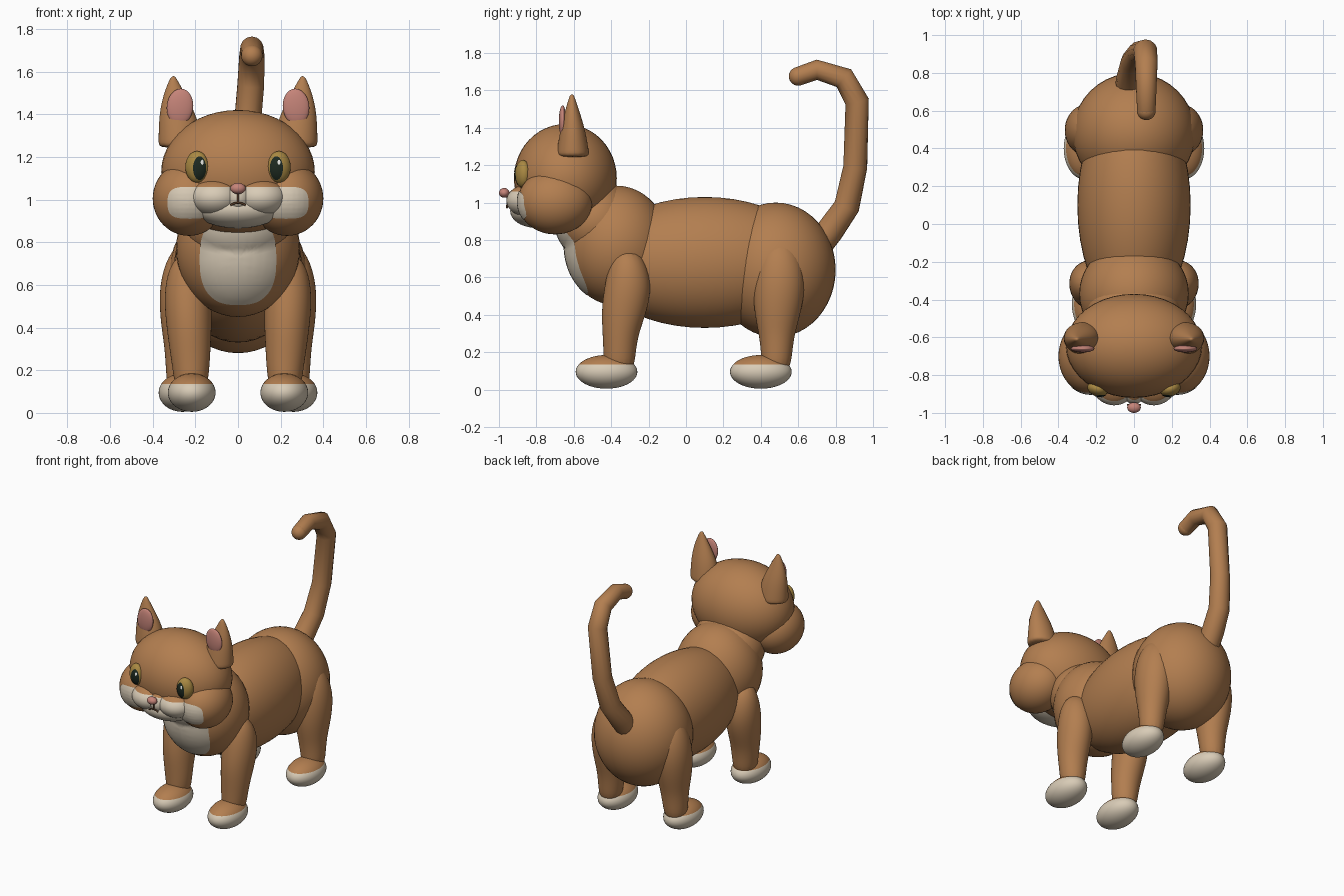
import bpy, bmesh, math
from mathutils import Vector, Matrix
from mathutils.bvhtree import BVHTree

if "Cube" in bpy.data.objects:
    bpy.data.objects.remove(bpy.data.objects["Cube"])


def material(name, rgb):
    m = bpy.data.materials.new(name)
    m.use_nodes = True
    m.diffuse_color = (*rgb, 1)
    m.node_tree.nodes["Principled BSDF"].inputs["Base Color"].default_value = (*rgb, 1)
    return m


FUR = material("ginger fur", (0.45, 0.21, 0.08))
CREAM = material("cream fur", (0.69, 0.60, 0.47))
PINK = material("pink skin", (0.56, 0.23, 0.19))
GOLD = material("gold iris", (0.40, 0.25, 0.055))
PUPIL = material("dark green pupil", (0.012, 0.022, 0.014))
GLINT = material("eye glint", (0.85, 0.85, 0.82))
MOUTH = material("brown mouth line", (0.10, 0.045, 0.02))


def finish(bm, name, *mats):
    """Turn a bmesh into a smooth shaded object."""
    for f in bm.faces:
        f.smooth = True
    me = bpy.data.meshes.new(name)
    bm.to_mesh(me)
    bm.free()
    for m in mats:
        me.materials.append(m)
    ob = bpy.data.objects.new(name, me)
    bpy.context.collection.objects.link(ob)
    return ob


def ellipsoid(name, loc, size, mat=FUR, yaw=0, roll=0, low=None, split=0):
    """Ellipsoid; faces below height 'split' take the material 'low'."""
    bm = bmesh.new()
    turn = Matrix.Rotation(yaw, 4, "Z") @ Matrix.Rotation(roll, 4, "Y")
    bmesh.ops.create_uvsphere(bm, u_segments=40, v_segments=24, radius=1,
                              matrix=Matrix.Translation(loc) @ turn @ Matrix.Diagonal((*size, 1)))
    mats = [mat]
    if low:
        mats.append(low)
        bmesh.ops.bisect_plane(bm, geom=bm.verts[:] + bm.edges[:] + bm.faces[:],
                               plane_co=(0, 0, split), plane_no=(0, 0, 1))
        for f in bm.faces:
            f.material_index = int(f.calc_center_median().z < split)
    return finish(bm, name, *mats)


def loft(name, rings, side=1, sides=16):
    """Skin horizontal oval rings (x, y, z, rx, ry) listed from top to bottom."""
    bm = bmesh.new()
    loops = []
    for x, y, z, rx, ry in rings:
        angles = [math.tau * i / sides for i in range(sides)]
        loops.append([bm.verts.new((side * x + rx * math.cos(a), y + ry * math.sin(a), z))
                      for a in angles])
    for a, b in zip(loops, loops[1:]):
        for i in range(sides):
            j = (i + 1) % sides
            bm.faces.new((a[i], b[i], b[j], a[j]))
    bm.faces.new(loops[0])
    bm.faces.new(loops[-1][::-1])
    bmesh.ops.recalc_face_normals(bm, faces=bm.faces[:])
    ob = finish(bm, name, FUR)
    ob.modifiers.new("smooth", "SUBSURF").levels = 2
    ob.modifiers["smooth"].render_levels = 2
    return ob


def patch(name, targets, mat, cx, cz, rx, rz, power=2, lift=0.005, rows=12, cols=48):
    """Thin rounded patch laid over the front of the target objects."""
    trees = [BVHTree.FromPolygons([v.co for v in o.data.vertices],
                                  [p.vertices[:] for p in o.data.polygons]) for o in targets]
    bm = bmesh.new()

    def drop(x, z):
        hits = [t.ray_cast(Vector((x, -3, z)), Vector((0, 1, 0)))[0] for t in trees]
        ys = [h.y for h in hits if h]
        return bm.verts.new((x, (min(ys) if ys else -0.5) - lift, z))

    def bend(v):
        return math.copysign(abs(v) ** (2 / power), v)

    centre, prev = drop(cx, cz), None
    for r in range(1, rows + 1):
        ring = []
        for i in range(cols):
            a = math.tau * i / cols
            ring.append(drop(cx + rx * r / rows * bend(math.cos(a)),
                             cz + rz * r / rows * bend(math.sin(a))))
        for i in range(cols):
            j = (i + 1) % cols
            if prev:
                bm.faces.new((prev[i], ring[i], ring[j], prev[j]))
            else:
                bm.faces.new((centre, ring[i], ring[j]))
        prev = ring
    return finish(bm, name, mat)


def tube(name, points, radius, mat):
    """Round tube along points (x, y, z, relative thickness)."""
    cu = bpy.data.curves.new(name, "CURVE")
    cu.dimensions = "3D"
    cu.bevel_depth = radius
    cu.bevel_resolution = 5
    cu.use_fill_caps = True
    sp = cu.splines.new("POLY")
    sp.points.add(len(points) - 1)
    for p, (x, y, z, t) in zip(sp.points, points):
        p.co = (x, y, z, 1)
        p.radius = t
    cu.materials.append(mat)
    ob = bpy.data.objects.new(name, cu)
    bpy.context.collection.objects.link(ob)
    return ob


# Torso
ellipsoid("belly", (0, 0.10, 0.68), (0.30, 0.60, 0.35))
ellipsoid("hips", (0, 0.48, 0.64), (0.325, 0.32, 0.36))
chest = ellipsoid("chest", (0, -0.37, 0.77), (0.29, 0.28, 0.32))
neck = ellipsoid("neck", (0, -0.48, 0.90), (0.25, 0.22, 0.22))
patch("chest_bib", [chest, neck], CREAM, 0, 0.72, 0.18, 0.215, power=2.6)

# Head and muzzle
ellipsoid("head", (0, -0.645, 1.13), (0.36, 0.275, 0.29))
ellipsoid("chin", (0, -0.80, 0.955), (0.20, 0.14, 0.09), CREAM)
ellipsoid("nose", (0, -0.972, 1.052), (0.036, 0.028, 0.026), PINK)
tube("mouth_stem", [(0, -0.955, 1.04, 1), (0, -0.955, 0.985, 1)], 0.005, MOUTH)
tube("mouth_smile", [(x, -0.957, 0.985 - 9 * x * x, 1)
                     for x in (-0.036, -0.024, -0.012, 0, 0.012, 0.024, 0.036)], 0.005, MOUTH)
ellipsoid("muzzle_bridge", (0, -0.82, 1.01), (0.08, 0.135, 0.09), FUR, low=CREAM, split=1.06)

# Leg profiles from shoulder to ankle
FRONT_LEG = [(0.22, -0.32, 0.75, 0.05, 0.05), (0.23, -0.31, 0.68, 0.10, 0.10),
             (0.235, -0.31, 0.55, 0.115, 0.13), (0.23, -0.33, 0.42, 0.11, 0.125),
             (0.225, -0.35, 0.30, 0.098, 0.098), (0.22, -0.355, 0.20, 0.088, 0.088),
             (0.22, -0.36, 0.08, 0.07, 0.08)]
HIND_LEG = [(0.23, 0.50, 0.80, 0.05, 0.06), (0.24, 0.50, 0.71, 0.105, 0.12),
            (0.25, 0.50, 0.57, 0.125, 0.145), (0.25, 0.49, 0.42, 0.115, 0.13),
            (0.25, 0.485, 0.30, 0.095, 0.098), (0.255, 0.485, 0.20, 0.085, 0.085),
            (0.26, 0.48, 0.08, 0.07, 0.075)]
EAR = [(0.27, -0.605, 1.24, 0.105, 0.09), (0.27, -0.605, 1.27, 0.105, 0.088),
       (0.28, -0.605, 1.38, 0.093, 0.07), (0.295, -0.608, 1.47, 0.063, 0.045),
       (0.303, -0.61, 1.55, 0.025, 0.02), (0.303, -0.61, 1.58, 0.008, 0.008)]

for side, tag in ((1, "left"), (-1, "right")):
    # Face
    cheek = ellipsoid(tag + "_cheek", (side * 0.23, -0.70, 1.005), (0.17, 0.20, 0.175))
    patch(tag + "_cheek_patch", [cheek], CREAM, side * 0.225, 0.985, 0.105, 0.075, power=3.2)
    ellipsoid(tag + "_muzzle", (side * 0.105, -0.83, 1.01), (0.125, 0.13, 0.09),
              FUR, low=CREAM, split=1.06)
    # Eyes
    eye = ellipsoid(tag + "_eye", (side * 0.192, -0.872, 1.153), (0.056, 0.04, 0.074),
                    GOLD, yaw=side * 0.3)
    patch(tag + "_pupil", [eye], PUPIL, side * 0.18, 1.147, 0.031, 0.056,
          power=1.9, lift=0.003, rows=5)
    patch(tag + "_glint", [eye], GLINT, side * 0.18 + 0.012, 1.175, 0.007, 0.012,
          lift=0.006, rows=2, cols=16)
    # Ears
    loft(tag + "_ear", EAR, side)
    ellipsoid(tag + "_inner_ear", (side * 0.272, -0.66, 1.435), (0.062, 0.02, 0.085),
              PINK, roll=-side * 0.1)
    # Legs and paws
    loft(tag + "_front_leg", FRONT_LEG, side)
    loft(tag + "_hind_leg", HIND_LEG, side)
    ellipsoid(tag + "_front_paw", (side * 0.217, -0.425, 0.095), (0.112, 0.165, 0.09),
              FUR, low=CREAM, split=0.135)
    ellipsoid(tag + "_hind_paw", (side * 0.26, 0.40, 0.095), (0.112, 0.165, 0.09),
              FUR, low=CREAM, split=0.135)

# Tail
tube("tail", [(-0.03, 0.70, 0.76, 1.15), (-0.02, 0.77, 0.85, 1.15), (0.0, 0.86, 0.98, 1.08),
              (0.03, 0.905, 1.19, 1.0), (0.06, 0.915, 1.54, 1.0), (0.065, 0.845, 1.665, 0.95),
              (0.065, 0.70, 1.71, 0.85), (0.065, 0.60, 1.675, 0.78)], 0.064, FUR)
ellipsoid("tail_tip", (0.065, 0.60, 1.675), (0.05, 0.05, 0.05))
